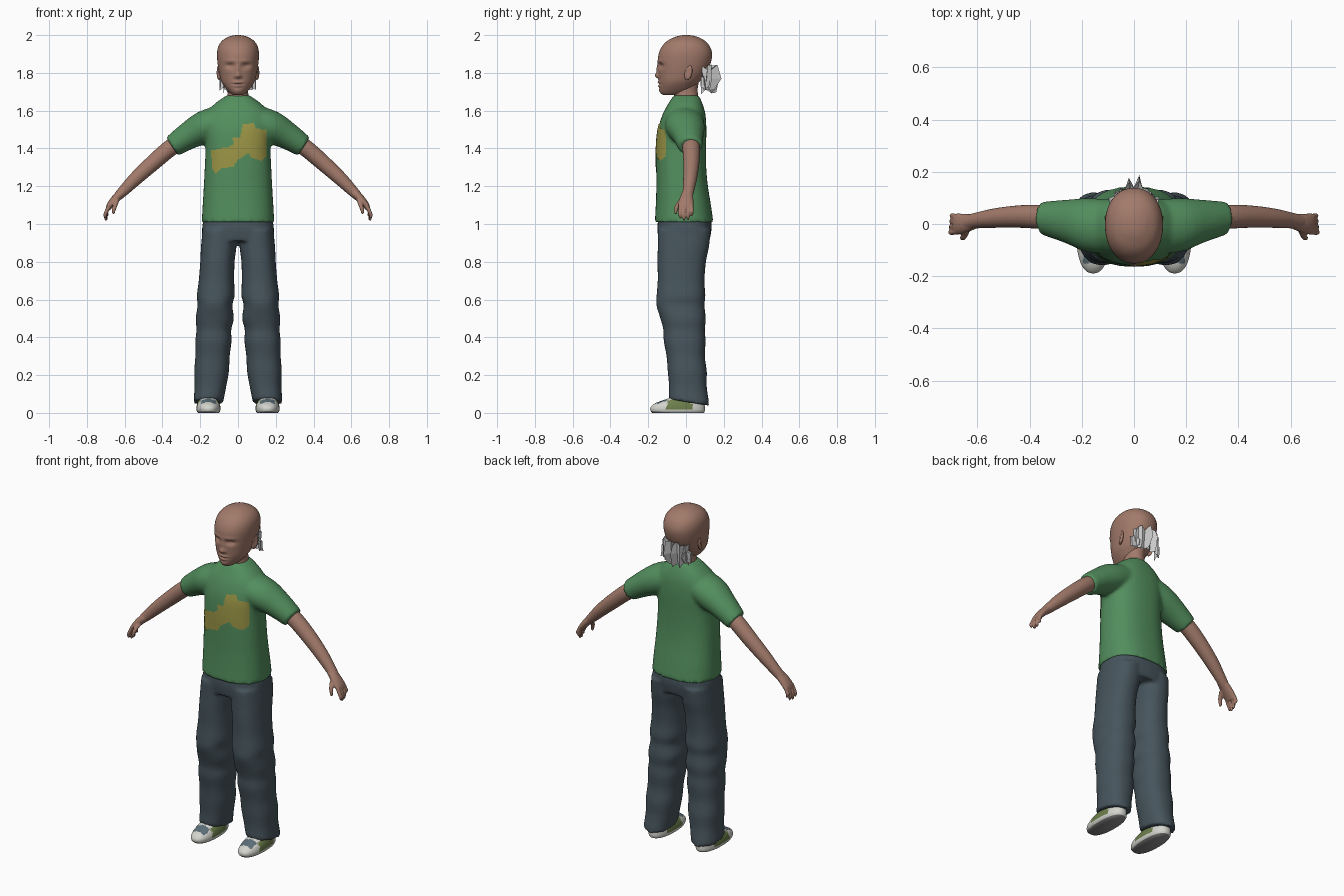
import bpy, bmesh, math, random
from mathutils import Vector
from mathutils.bvhtree import BVHTree

if "Cube" in bpy.data.objects:
    bpy.data.objects.remove(bpy.data.objects["Cube"])

random.seed(4)


def material(name, r, g, b):
    m = bpy.data.materials.new(name)
    m.diffuse_color = (r, g, b, 1)
    m.use_nodes = True
    m.node_tree.nodes["Principled BSDF"].inputs["Base Color"].default_value = m.diffuse_color
    return m


SKIN = material("skin", 0.36, 0.195, 0.145)
GREEN = material("shirt green", 0.085, 0.27, 0.11)
YELLOW = material("print yellow", 0.33, 0.30, 0.06)
DENIM = material("trouser slate", 0.062, 0.09, 0.108)
WHITE = material("shoe white", 0.66, 0.66, 0.62)
OLIVE = material("shoe olive", 0.15, 0.21, 0.07)
BLUE = material("shoe blue grey", 0.11, 0.16, 0.19)
SOLE = material("sole grey", 0.25, 0.25, 0.25)
HAIR = material("hair tie grey", 0.6, 0.6, 0.6)


def box(z, x0, x1, y0, y1):
    """Ring from its extents: (x, y, z, half width, half depth)."""
    return ((x0 + x1) / 2, (y0 + y1) / 2, z, (x1 - x0) / 2, (y1 - y0) / 2)


def flip(rings, s):
    return [(s * r[0],) + tuple(r[1:]) for r in rings]


def spline(rings, steps):
    out = []
    for i in range(len(rings) - 1):
        a, b, c, d = (rings[max(0, min(len(rings) - 1, i + k))] for k in (-1, 0, 1, 2))
        for s in range(steps):
            t = s / steps
            out.append([q + 0.5 * t * (r - p + t * (2 * p - 5 * q + 4 * r - w + t * (3 * (q - r) + w - p)))
                        for p, q, r, w in zip(a, b, c, d)])
    return out + [list(rings[-1])]


def loft(bm, rings, n=32, power=2.0, steps=4, flat=True):
    """Skin a closed tube through the rings; every ring contains the y axis."""
    rs = spline(rings, steps)
    loops = []
    for i, (x, y, z, ru, rv) in enumerate(rs):
        a, b = rs[max(i - 1, 0)], rs[min(i + 1, len(rs) - 1)]
        t = Vector((0, 0, 1)) if flat else Vector((b[0] - a[0], 0, b[2] - a[2])).normalized()
        u = Vector((0, 1, 0)).cross(t)
        loop = []
        for k in range(n):
            c, s = math.cos(2 * math.pi * k / n), math.sin(2 * math.pi * k / n)
            c = math.copysign(abs(c) ** (2 / power), c)
            s = math.copysign(abs(s) ** (2 / power), s)
            loop.append(bm.verts.new(Vector((x, y, z)) + u * ru * c + Vector((0, rv * s, 0))))
        loops.append(loop)
    for a, b in zip(loops, loops[1:]):
        for k in range(n):
            bm.faces.new((a[k], a[(k + 1) % n], b[(k + 1) % n], b[k]))
    bm.faces.new(loops[0])
    bm.faces.new(loops[-1])


def finish(name, bm, mats, smooth=True, voxel=0, relax=0, recalc=True):
    if recalc:
        bmesh.ops.recalc_face_normals(bm, faces=bm.faces)
    me = bpy.data.meshes.new(name)
    for f in bm.faces:
        f.smooth = smooth
    bm.to_mesh(me)
    bm.free()
    for m in mats:
        me.materials.append(m)
    ob = bpy.data.objects.new(name, me)
    bpy.context.collection.objects.link(ob)
    if voxel:  # fuse overlapping tubes into one skin
        r = ob.modifiers.new("fuse", 'REMESH')
        r.mode, r.voxel_size, r.use_smooth_shade = 'VOXEL', voxel, True
        s = ob.modifiers.new("relax", 'SMOOTH')
        s.factor, s.iterations = 0.5, relax
    return ob


# Shirt: torso plus two sleeves
bm = bmesh.new()
loft(bm, [box(z, -w, w, y0, y1) for z, w, y0, y1 in (
    (1.01, .192, -.165, .145), (1.1, .187, -.16, .132), (1.2, .181, -.157, .116), (1.3, .176, -.158, .107),
    (1.4, .172, -.157, .106), (1.5, .176, -.148, .108), (1.58, .168, -.124, .103),
    (1.635, .125, -.095, .088), (1.68, .062, -.066, .068))], power=2.4, n=48)
sleeve = [(.05, -.01, 1.56, .08, .1), (.17, -.005, 1.515, .088, .104), (.26, .01, 1.468, .073, .083),
          (.349, .022, 1.41, .058, .064)]
for s in (1, -1):
    loft(bm, flip(sleeve, s), flat=False)
shirt = finish("shirt", bm, [GREEN], voxel=.01, relax=5)

# Chest print: thin sheet laid onto the shirt front
outline = [(-.143, 1.39), (-.05, 1.407), (-.02, 1.428), (-.03, 1.455), (.01, 1.46), (.025, 1.53), (.08, 1.535),
           (.095, 1.508), (.148, 1.497), (.153, 1.365), (.127, 1.333), (.075, 1.35), (.053, 1.376), (0, 1.34),
           (-.026, 1.302), (-.085, 1.296), (-.116, 1.265), (-.138, 1.296)]


def inside(x, z):
    hit = False
    for (x0, z0), (x1, z1) in zip(outline, outline[1:] + outline[:1]):
        if (z0 > z) != (z1 > z) and x < x0 + (x1 - x0) * (z - z0) / (z1 - z0):
            hit = not hit
    return hit


bpy.context.view_layer.update()
tree = BVHTree.FromObject(shirt, bpy.context.evaluated_depsgraph_get())
bm = bmesh.new()
cache, step = {}, .006


def on_shirt(i, k):
    if (i, k) not in cache:
        p = tree.ray_cast(Vector((i * step, -1, 1.2 + k * step)), Vector((0, 1, 0)))[0]
        cache[i, k] = bm.verts.new(p + Vector((0, -.004, 0)))
    return cache[i, k]


for i in range(-26, 27):
    for k in range(60):
        if inside((i + .5) * step, 1.2 + (k + .5) * step):
            bm.faces.new([on_shirt(i, k), on_shirt(i + 1, k), on_shirt(i + 1, k + 1), on_shirt(i, k + 1)])
finish("chest_print", bm, [YELLOW], recalc=False)

# Trousers: hips plus two baggy legs with a sloping hem
bm = bmesh.new()
loft(bm, [box(1.04, -.18, .18, -.145, .13), box(.98, -.19, .19, -.152, .136), box(.91, -.19, .19, -.145, .125)],
     power=2.5)
leg = [box(*r) for r in (
    (.97, .005, .188, -.15, .132), (.88, .008, .196, -.15, .122), (.8, .018, .2, -.151, .106),
    (.7, .02, .208, -.15, .098), (.62, .018, .218, -.156, .103), (.57, .03, .214, -.157, .098),
    (.5, .022, .224, -.136, .105), (.44, .036, .22, -.12, .1), (.38, .034, .226, -.118, .104),
    (.3, .044, .226, -.103, .1), (.22, .048, .232, -.097, .11), (.14, .062, .23, -.09, .11),
    (.058, .078, .236, -.092, .122))]
for s in (1, -1):
    loft(bm, flip(leg, s), power=2.3)
for v in bm.verts:
    if v.co.z < .06:
        v.co.z -= .16 * v.co.y
finish("trousers", bm, [DENIM], voxel=.01, relax=4)

# Arms with palm, four fingers and thumb
arm = [(.29, .022, 1.45, .045, .045), (.37, .028, 1.393, .045, .046), (.46, .028, 1.315, .042, .042),
       (.54, .022, 1.242, .037, .037), (.60, .014, 1.182, .03, .031), (.637, .006, 1.145, .024, .03)]
palm = [(.615, .008, 1.165, .024, .03), (.65, .002, 1.132, .022, .037), (.677, .0, 1.1, .018, .041),
        (.688, .0, 1.078, .012, .037)]
thumb = [(.64, -.02, 1.13, .014, .014), (.65, -.044, 1.1, .012, .013), (.657, -.053, 1.075, .01, .01),
         (.66, -.054, 1.053, .006, .006)]
for s, side in ((1, "left"), (-1, "right")):
    bm = bmesh.new()
    for part in (arm, palm, thumb):
        loft(bm, flip(part, s), n=20, flat=False)
    for j, y in enumerate((-.032, -.011, .011, .031)):
        tip = (1.03, 1.018, 1.022, 1.042)[j]
        loft(bm, flip([(.68, y * .9, 1.1, .012, .011), (.697, y, 1.065, .01, .0105),
                       (.704 - j * .003, y, tip + .018, .009, .009), (.702 - j * .004, y * .95, tip, .005, .005)], s),
             n=12, flat=False)
    finish(side + "_arm", bm, [SKIN], voxel=.0045, relax=2)

# Head: lofted skull, face shaped by soft bumps on the front
bm = bmesh.new()
loft(bm, [box(z, -w, w, y0, y1) for z, w, y0, y1 in (
    (1.682, .02, -.115, -.06), (1.69, .038, -.131, .0), (1.71, .058, -.139, .035), (1.735, .077, -.141, .055),
    (1.76, .09, -.143, .078), (1.8, .1, -.146, .108), (1.85, .108, -.149, .13), (1.9, .111, -.145, .138),
    (1.94, .104, -.127, .126), (1.97, .084, -.098, .1), (1.99, .052, -.058, .062), (1.998, .025, -.028, .032),
    (2.0, .003, -.003, .003))], n=96, power=2.15, steps=8)


def bump(x, z, cx, cz, sx, sz):
    return math.exp(-((x - cx) / sx) ** 2 - ((z - cz) / sz) ** 2)


for v in bm.verts:
    x, y, z = v.co
    if y < -.03:
        x = abs(x)
        v.co.y += (.016 * bump(x, z, .042, 1.838, .024, .014) - .004 * bump(x, z, .04, 1.862, .035, .009)
                   - .017 * bump(x, z, 0, 1.785, .014, .014) - .009 * bump(x, z, 0, 1.815, .011, .03)
                   - .005 * bump(x, z, .014, 1.781, .008, .008)
                   - .008 * bump(x, z, 0, 1.75, .026, .008) - .007 * bump(x, z, 0, 1.731, .022, .007)
                   + .005 * bump(x, z, 0, 1.741, .028, .003) - .004 * bump(x, z, 0, 1.705, .022, .012))
finish("head", bm, [SKIN])

# Neck
bm = bmesh.new()
loft(bm, [box(1.63, -.07, .07, -.06, .07), box(1.68, -.056, .056, -.064, .064), box(1.72, -.053, .053, -.066, .062),
          box(1.78, -.055, .055, -.06, .075)])
finish("neck", bm, [SKIN])

# Ears: tilted flat discs with a hollow
for s, side in ((1, "left"), (-1, "right")):
    bm = bmesh.new()
    bmesh.ops.create_uvsphere(bm, u_segments=20, v_segments=14, radius=1)
    for v in bm.verts:
        x, y, z = v.co
        hollow = .007 * math.exp(-((y + .1) / .45) ** 2 - ((z - .1) / .5) ** 2) if x > 0 else 0
        v.co = (s * (.101 + .011 * x + .006 * y - hollow), .012 + .021 * y + .006 * z, 1.802 + .04 * z)
    finish(side + "_ear", bm, [SKIN])

# Gathered tail at the nape: crumpled pleated sheets
bm = bmesh.new()
for reach, top, low, spread in ((.062, 1.775, 1.715, .105), (.095, 1.83, 1.7, .085), (.075, 1.81, 1.735, .06)):
    rows = []
    for i in range(13):
        a = math.radians(-80 + 160 * i / 12)
        fold = (1.0 if i % 2 else .62) * random.uniform(.9, 1.1)
        row = []
        for z, push in ((top, .95), ((top + low) / 2, 1.0), (low, .8)):
            row.append(bm.verts.new((spread * math.sin(a) * (.75 + .25 * fold),
                                     .075 + reach * fold * push * math.cos(a) + random.uniform(-.006, .012),
                                     z + random.uniform(-.014, .014))))
        row.insert(0, bm.verts.new((.3 * row[0].co.x, .085, 1.785 + random.uniform(-.01, .01))))
        rows.append(row)
    for a, b in zip(rows, rows[1:]):
        for k in range(3):
            bm.faces.new((a[k], b[k], b[k + 1], a[k + 1]))
finish("hair_tie", bm, [HAIR], smooth=False)

# Shoes: white with olive sides, blue grey toe band and grey sole
shoe = [box(*r) for r in (
    (.0, .1, .212, -.178, .095), (.012, .094, .219, -.188, .1), (.03, .093, .22, -.187, .1),
    (.05, .098, .216, -.165, .098), (.066, .105, .21, -.125, .095), (.085, .112, .203, -.08, .09),
    (.13, .12, .195, -.045, .08))]
for s, side in ((1, "left"), (-1, "right")):
    bm = bmesh.new()
    loft(bm, flip(shoe, s), n=48, power=2.3, steps=5)
    bmesh.ops.recalc_face_normals(bm, faces=bm.faces)
    for f in bm.faces:
        c, nrm = f.calc_center_median(), f.normal
        if nrm.z < -.6:
            f.material_index = 3
        elif -.1 < c.y < .03 and c.z > .02 and abs(nrm.x) > .6:
            f.material_index = 1
        elif -.15 < c.y < -.1 and c.z > .048 and abs(c.x - s * .156) < .04:
            f.material_index = 2
    ob = finish(side + "_shoe", bm, [WHITE, OLIVE, BLUE, SOLE])
